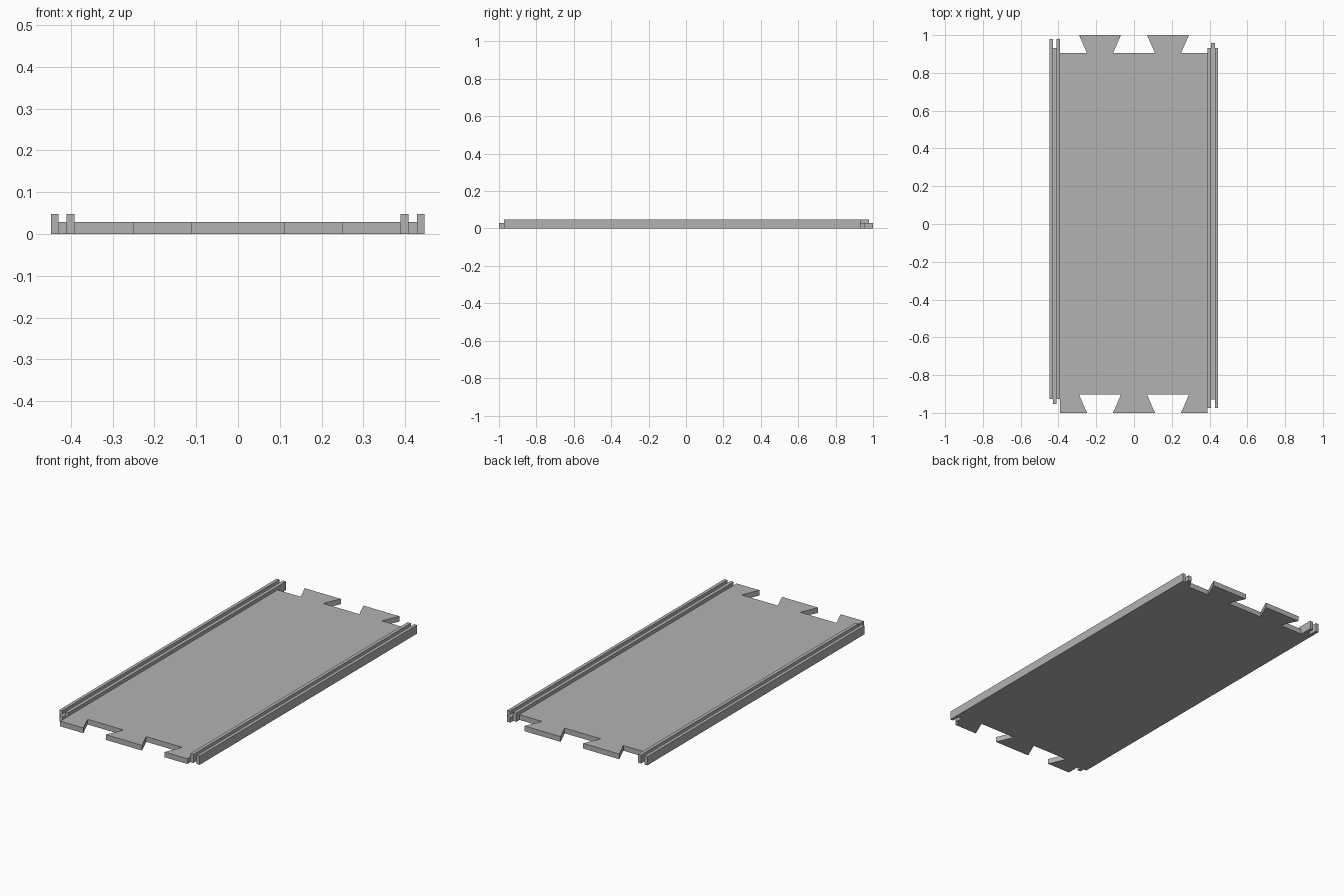
import bpy
import bmesh

cube = bpy.data.objects.get("Cube")
if cube:
    bpy.data.objects.remove(cube, do_unlink=True)

grey = bpy.data.materials.new("plain_grey")
grey.use_nodes = True
grey.diffuse_color = (0.45, 0.45, 0.45, 1)
grey.node_tree.nodes["Principled BSDF"].inputs["Base Color"].default_value = (0.45, 0.45, 0.45, 1)


def extrude(name, outline, height):
    """Raise a flat outline from the ground to the given height."""
    bm = bmesh.new()
    base = bm.faces.new([bm.verts.new((x, y, 0)) for x, y in outline])
    top = bmesh.ops.extrude_face_region(bm, geom=[base])
    bmesh.ops.translate(bm, vec=(0, 0, height),
                        verts=[v for v in top["geom"] if isinstance(v, bmesh.types.BMVert)])
    bmesh.ops.recalc_face_normals(bm, faces=bm.faces)
    mesh = bpy.data.meshes.new(name)
    bm.to_mesh(mesh)
    bm.free()
    mesh.materials.append(grey)
    obj = bpy.data.objects.new(name, mesh)
    bpy.context.collection.objects.link(obj)


def bar(name, x0, x1, y0, y1, height):
    extrude(name, [(x0, y0), (x1, y0), (x1, y1), (x0, y1)], height)


FLOOR, WALL = 0.029, 0.048
LEFT, RIGHT = 0.389, -0.391


def dovetails(root, tip):
    """Edge points of two dovetails, from -x to +x."""
    points = []
    for centre in (-0.18, 0.18):
        points += [(centre - 0.069, root), (centre - 0.111, tip),
                   (centre + 0.111, tip), (centre + 0.069, root)]
    return points


# Floor panel with sockets at the front and matching tabs at the back
front = [(RIGHT, -1)] + dovetails(-1, -0.903) + [(LEFT, -1)]
back = [(RIGHT, 0.905)] + dovetails(0.905, 1) + [(LEFT, 0.905)]
extrude("floor_panel", front + back[::-1], FLOOR)

# Grooved side rails, each with two walls and a staggered channel floor
bar("right_outer_wall", -0.448, -0.43, -0.926, 0.979, WALL)
bar("right_channel", -0.43, -0.41, -0.952, 0.932, FLOOR)
bar("right_inner_wall", -0.41, RIGHT, -0.926, 0.979, WALL)
bar("left_inner_wall", LEFT, 0.408, -0.973, 0.932, WALL)
bar("left_channel", 0.408, 0.428, -0.928, 0.958, FLOOR)
bar("left_outer_wall", 0.428, 0.446, -0.973, 0.932, WALL)
